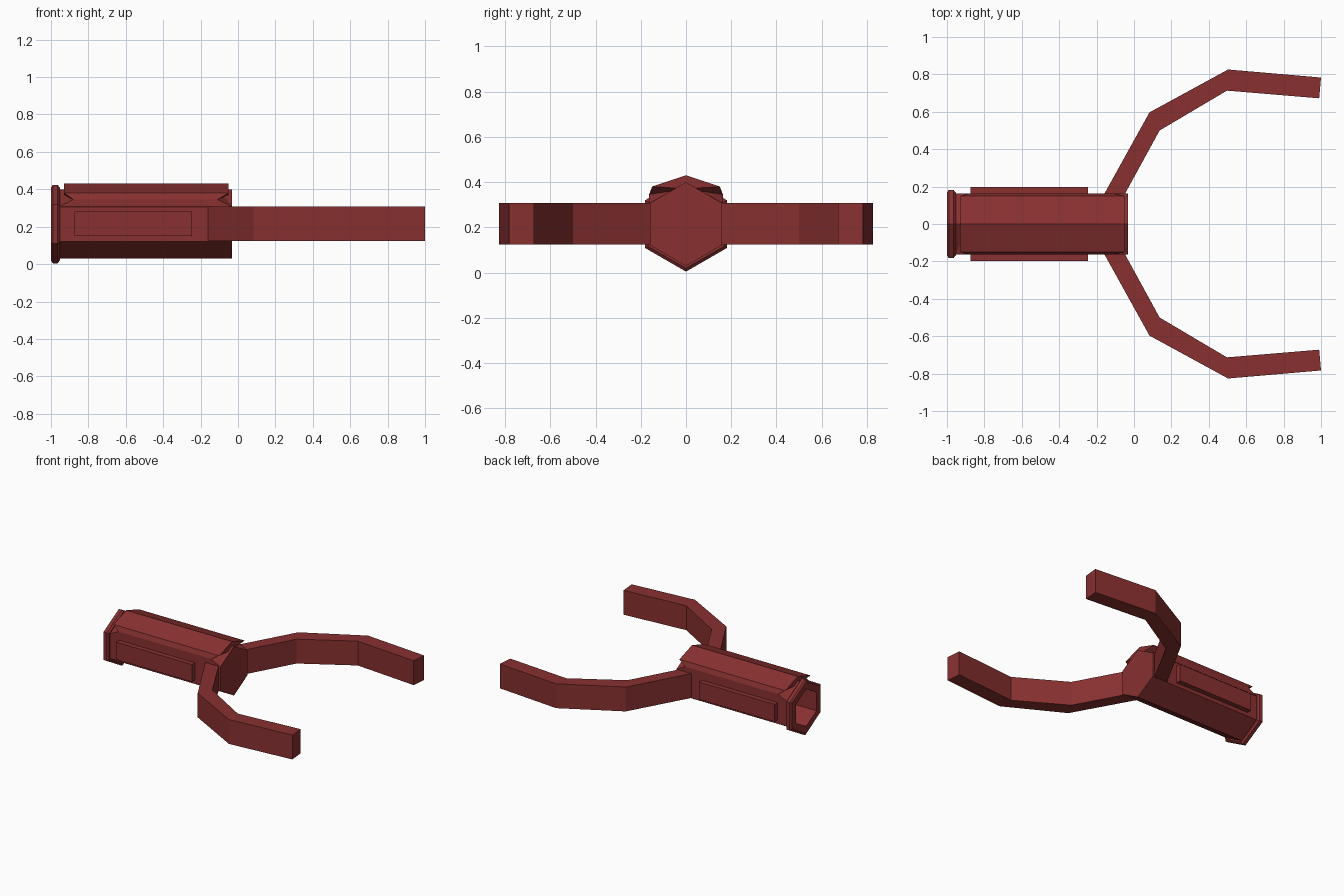
import bpy, bmesh
from math import sin, cos, pi

if "Cube" in bpy.data.objects:
    bpy.data.objects.remove(bpy.data.objects["Cube"])

red = bpy.data.materials.new("dark_red")
red.diffuse_color = (0.25, 0.03, 0.03, 1)
red.use_nodes = True
red.node_tree.nodes["Principled BSDF"].inputs["Base Color"].default_value = red.diffuse_color
CZ = 0.214  # height of the handle axis


def finish(name, bm):
    bmesh.ops.recalc_face_normals(bm, faces=bm.faces)
    me = bpy.data.meshes.new(name)
    bm.to_mesh(me)
    bm.free()
    ob = bpy.data.objects.new(name, me)
    me.materials.append(red)
    bpy.context.collection.objects.link(ob)
    return ob


def hex_lathe(name, rings, closed=False):
    """Skin six-sided rings given as (x, radius)."""
    bm = bmesh.new()
    loops = [[bm.verts.new((x, r * sin(i * pi / 3), CZ + r * cos(i * pi / 3)))
              for i in range(6)] for x, r in rings]
    pairs = list(zip(loops, loops[1:]))
    if closed:
        pairs.append((loops[-1], loops[0]))
    else:
        bm.faces.new(loops[0])
        bm.faces.new(loops[-1])
    for a, b in pairs:
        for i in range(6):
            j = (i + 1) % 6
            bm.faces.new((a[i], a[j], b[j], b[i]))
    return finish(name, bm)


def prism(name, pts, z0, z1):
    """Extrude a plan outline upwards."""
    bm = bmesh.new()
    f = bm.faces.new([bm.verts.new((x, y, z0)) for x, y in pts])
    up = bmesh.ops.extrude_face_region(bm, geom=[f])["geom"]
    bmesh.ops.translate(bm, vec=(0, 0, z1 - z0),
                        verts=[v for v in up if isinstance(v, bmesh.types.BMVert)])
    return finish(name, bm)


# hexagonal handle, hollow from the butt end
hex_lathe("handle_body", [(-0.5, 0.14), (-0.97, 0.14), (-0.97, 0.185), (-0.033, 0.185)])

# bevelled collar ring around the open end
hex_lathe("end_collar", [(-1, 0.14), (-1, 0.195), (-0.99, 0.21), (-0.965, 0.21),
                         (-0.953, 0.195), (-0.953, 0.14)], closed=True)

# roof plate with notched ends: rows of (y, z, x_start, x_end)
half = [(0.15, 0.38, -0.93, -0.05), (0.163, 0.345, -0.88, -0.11), (0.163, 0.307, -0.955, -0.033)]
rows = [(-y, z, a, b) for y, z, a, b in reversed(half)] + [(0, 0.43, -0.93, -0.05)] + half
bm = bmesh.new()
ends = [[bm.verts.new((r[k], r[0], r[1])) for r in rows] for k in (2, 3)]
cores = [bm.verts.new((x, 0, 0.37)) for x in (-0.93, -0.05)]
n = len(rows)
for i in range(n - 1):
    bm.faces.new((ends[0][i], ends[0][i + 1], ends[1][i + 1], ends[1][i]))
    for e, c in zip(ends, cores):
        bm.faces.new((e[i], e[i + 1], c))
for i in (0, n - 1):
    bm.faces.new((ends[0][i], ends[1][i], cores[1], cores[0]))
finish("roof_plate", bm)

# side panels and bent fork arms, mirrored across the handle
panel = [(-0.875, 0.13), (-0.245, 0.13), (-0.245, 0.197), (-0.875, 0.197)]
arm = [(-0.193, 0.1), (0.083, 0.597), (0.503, 0.826), (1.0, 0.783),
       (0.99, 0.672), (0.497, 0.713), (0.137, 0.5), (-0.082, 0.1)]
for side, s in (("left", 1), ("right", -1)):
    prism("side_panel_" + side, [(x, y * s) for x, y in panel], 0.15, 0.28)
    prism("fork_arm_" + side, [(x, y * s) for x, y in arm], 0.124, 0.307)
